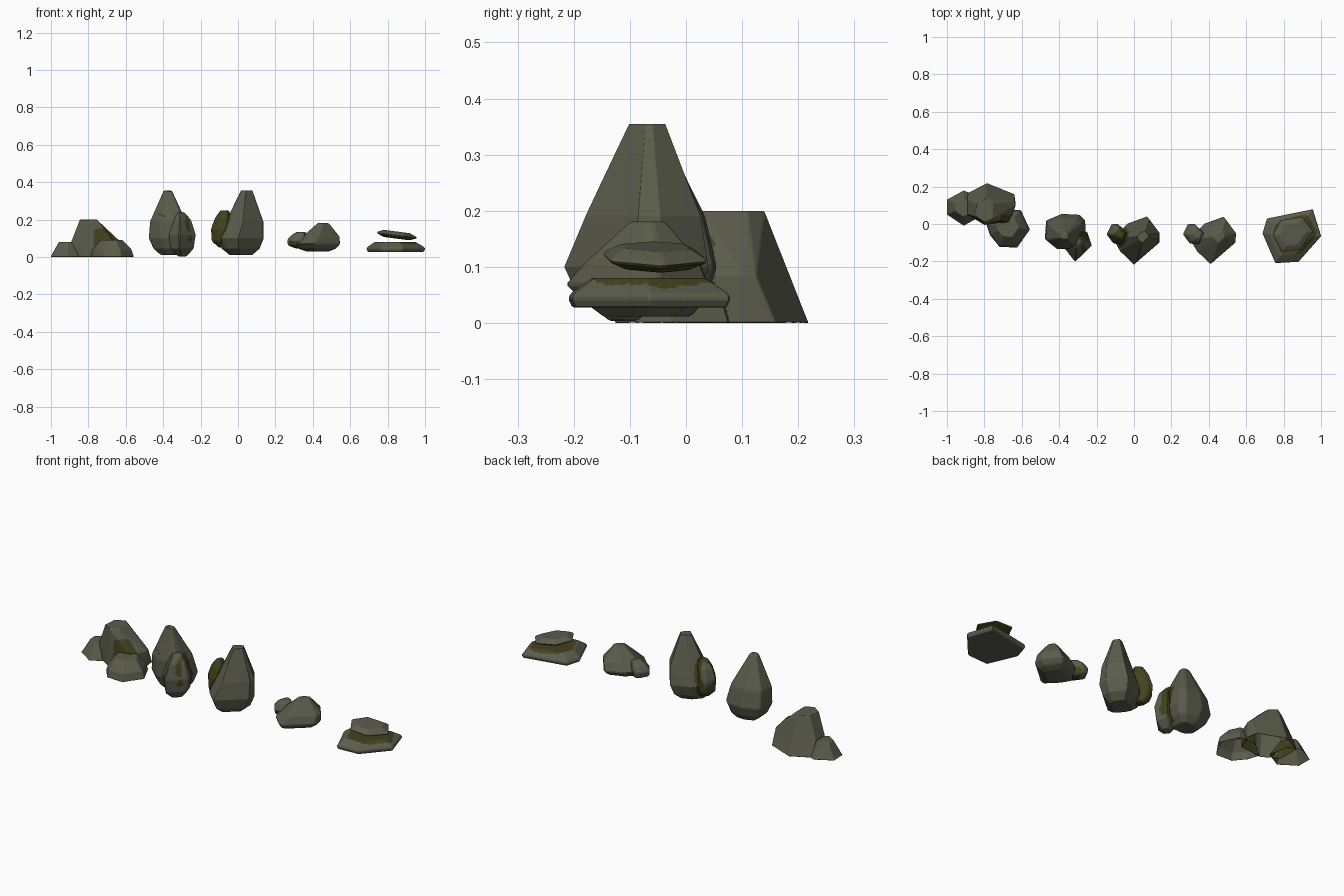
import bpy, bmesh
from mathutils import Vector
from mathutils.bvhtree import BVHTree

if "Cube" in bpy.data.objects:
    bpy.data.objects.remove(bpy.data.objects["Cube"])


def material(name, rgb):
    m = bpy.data.materials.new(name)
    m.diffuse_color = (*rgb, 1)
    m.use_nodes = True
    m.node_tree.nodes["Principled BSDF"].inputs["Base Color"].default_value = m.diffuse_color
    return m


STONE = material("grey_green_stone", (0.103, 0.108, 0.071))
MOSS = material("dark_moss", (0.054, 0.056, 0.012))


def hull(points, bevel):
    """Chiselled stone: convex hull with slightly chamfered edges."""
    bm = bmesh.new()
    for p in points:
        bm.verts.new(p)
    res = bmesh.ops.convex_hull(bm, input=bm.verts[:])
    junk = {g for g in res["geom_interior"] + res["geom_unused"] if isinstance(g, bmesh.types.BMVert)}
    bmesh.ops.delete(bm, geom=list(junk), context='VERTS')
    bmesh.ops.dissolve_limit(bm, angle_limit=0.16, verts=bm.verts[:], edges=bm.edges[:])
    bmesh.ops.bevel(bm, geom=bm.edges[:], offset=bevel, segments=1, affect='EDGES', clamp_overlap=True)
    bmesh.ops.triangulate(bm, faces=bm.faces[:])
    bmesh.ops.recalc_face_normals(bm, faces=bm.faces[:])
    return bm


def rings(outline, levels):
    """Stack copies of an outline: each level is (z, scale, shift x, shift y)."""
    c = sum((Vector(p) for p in outline), Vector((0, 0))) / len(outline)
    return [(c.x + (x - c.x) * s + dx, c.y + (y - c.y) * s + dy, z)
            for z, s, dx, dy in levels for x, y in outline]


def anywhere(c, n):
    return True


def is_mossy(c, n, reach, rule, others):
    """Moss grows where a face is buried in a neighbour, or close to it and allowed by the rule."""
    for tree in others:
        hit, normal, _, dist = tree.find_nearest(c)
        if (c - hit).dot(normal) < 0 or (dist < reach and rule(c, n)):
            return True
    return False


def cluster(parts, bevel=0.006, open_base=False):
    """Stones of one group: (name, points, moss reach, moss rule)."""
    meshes = [hull(p[1], bevel) for p in parts]
    trees = [BVHTree.FromBMesh(bm) for bm in meshes]
    for i, ((name, _, reach, rule), bm) in enumerate(zip(parts, meshes)):
        for _ in range(4):
            long = [e for e in bm.edges if e.calc_length() > 0.018]
            if long:
                bmesh.ops.subdivide_edges(bm, edges=long, cuts=1)
                bmesh.ops.triangulate(bm, faces=[f for f in bm.faces if len(f.verts) > 3])
        bm.normal_update()
        others = [t for j, t in enumerate(trees) if j != i]
        for f in bm.faces:
            f.material_index = int(is_mossy(f.calc_center_median(), f.normal, reach, rule, others))
        if open_base:
            under = [f for f in bm.faces if max(v.co.z for v in f.verts) < 0.001]
            bmesh.ops.delete(bm, geom=under, context='FACES')
        me = bpy.data.meshes.new(name)
        bm.to_mesh(me)
        bm.free()
        me.materials.append(STONE)
        me.materials.append(MOSS)
        ob = bpy.data.objects.new(name, me)
        bpy.context.collection.objects.link(ob)


# Low cluster of three stones on the left, open underneath
big = [(-.786, .219), (-.64, .16), (-.632, .10), (-.67, .01), (-.80, -.005), (-.89, .05), (-.89, .165)]
big_top = [(-.84, .11), (-.79, .14), (-.755, .11), (-.755, .03), (-.80, .01), (-.845, .04)]
big_pts = ([(x, y, 0) for x, y in big]
           + [(x, y - (.035 if y > .12 else 0), .085) for x, y in big]
           + [(x, y, .2) for x, y in big_top])
left = [(-1.002, .13), (-.91, .18), (-.84, .15), (-.82, .04), (-.91, -.01), (-1, .05)]
right = [(-.79, 0), (-.77, -.06), (-.72, -.122), (-.625, -.127), (-.556, -.03), (-.605, .075), (-.7, .08)]
cluster([
    ("cluster_large_stone", big_pts, .065, lambda c, n: c.x > -.77 and c.y < .05),
    ("cluster_left_stone", rings(left, [(0, 1, 0, 0), (.08, .5, 0, 0)]), 0, anywhere),
    ("cluster_right_stone", rings(right, [(0, 1, 0, 0), (.04, .9, 0, 0), (.09, .52, 0, .01)]), .004, anywhere),
], 0.002, True)

# Tall stone with a smaller one leaning on its front
tall = [(-.47, .02), (-.385, .055), (-.29, .05), (-.26, .02), (-.258, -.08), (-.27, -.13), (-.41, -.135), (-.477, -.08)]
lean = [(-.372, -.13), (-.315, -.203), (-.225, -.115), (-.25, -.04), (-.33, -.05)]
cluster([
    ("left_tall_stone", rings(tall, [(.012, .5, 0, 0), (.045, .8, 0, 0), (.10, 1, 0, 0),
                                     (.19, .88, -.008, -.01), (.265, .58, -.012, -.02), (.355, .2, -.02, -.03)]),
     .05, lambda c, n: c.x > -.295 and c.y < -.04),
    ("left_leaning_stone", rings(lean, [(.004, .35, 0, 0), (.045, .85, 0, 0), (.12, 1, 0, 0),
                                        (.20, .65, 0, 0), (.24, .3, -.01, .01)]),
     .025, lambda c, n: c.x > -.28 and c.z > .06),
])

# Tall pair in the middle, and the same pair flattened to its right
slab = [(.07, .04), (.137, -.05), (.135, -.10), (0, -.217), (-.075, -.145), (-.11, -.08), (-.035, .002)]
chip = [(-.147, -.055), (-.12, 0), (-.085, .002), (-.03, -.05), (-.06, -.11), (-.11, -.105)]
slab_pts = rings(slab, [(.012, .5, 0, 0), (.045, .82, 0, 0), (.10, 1, 0, 0),
                        (.19, .8, .022, .01), (.27, .53, .025, .01), (.355, .25, .03, .012)])
chip_pts = rings(chip, [(.05, .5, .015, 0), (.085, .92, 0, 0), (.15, 1, 0, 0),
                        (.21, .78, .01, 0), (.25, .42, .02, 0)])


def flatten(points):
    return [(x + .408, y, .03 + (z - .012) * .44) for x, y, z in points]


cluster([("middle_tall_stone", slab_pts, .015, anywhere),
         ("middle_side_stone", chip_pts, .06, anywhere)])
cluster([("low_stone", flatten(slab_pts), 0, anywhere),
         ("low_side_stone", flatten(chip_pts), .03, lambda c, n: n.z < -.1)], 0.004)

# Two flat stones stacked on the right, the upper one tilted
base = [(.686, -.05), (.71, .03), (.957, .08), (1.002, -.065), (.88, -.203), (.755, -.21)]
cap = [(.742, -.06), (.785, .02), (.9, .037), (.957, -.04), (.89, -.135), (.795, -.147)]
cap_pts = [(x, y, z - .13 * (x - .85)) for x, y, z in
           rings(cap, [(.098, .65, 0, 0), (.113, 1, 0, 0), (.120, 1, 0, 0), (.136, .68, 0, 0)])]
cluster([
    ("flat_base_stone", rings(base, [(.028, .95, 0, 0), (.043, 1, 0, 0), (.053, .97, 0, 0), (.08, .7, 0, 0)]),
     .042, lambda c, n: n.z > .1),
    ("flat_cap_stone", cap_pts, .05, lambda c, n: n.z < -.15),
], 0.003)
